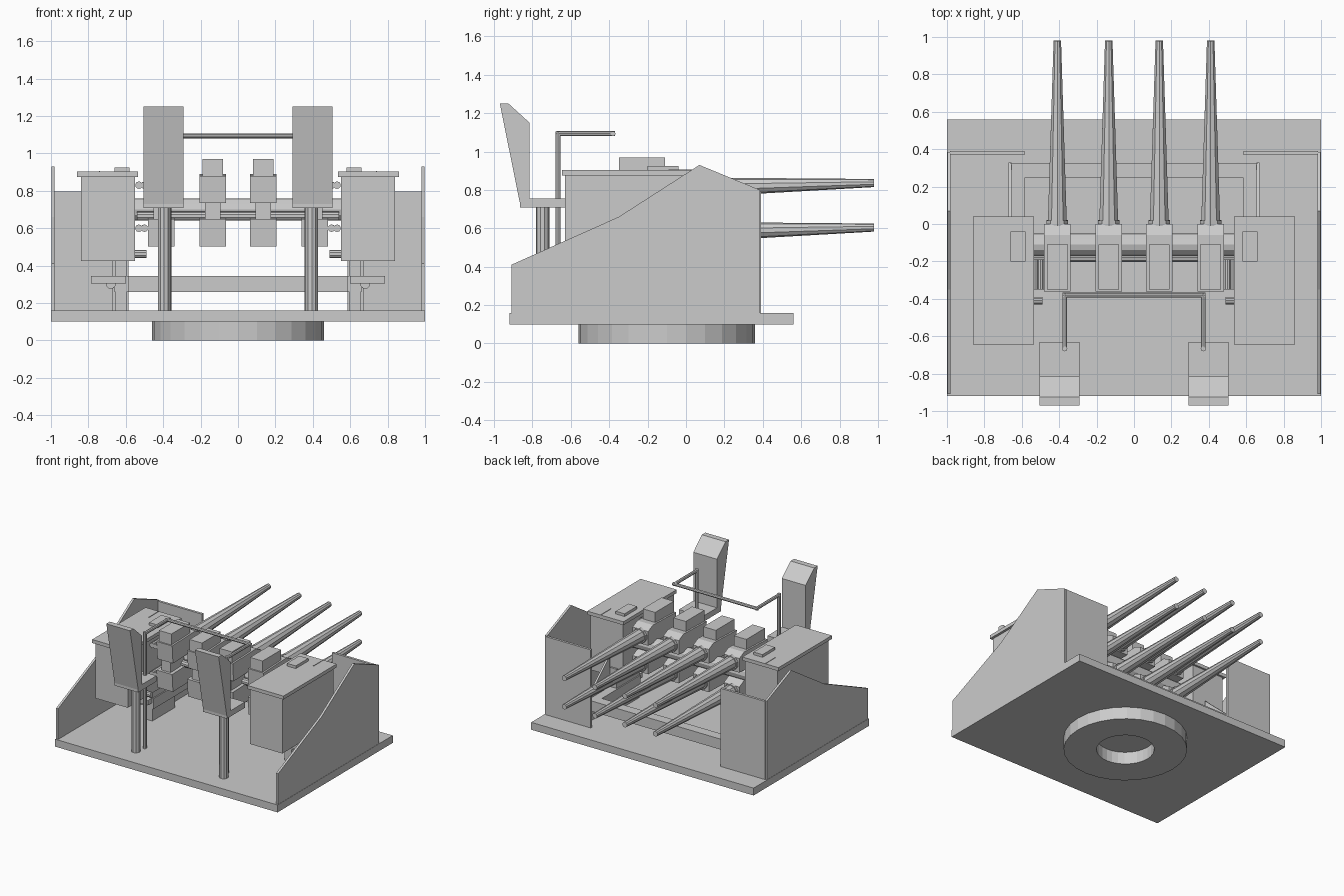
import bpy, bmesh, math
from mathutils import Vector

if "Cube" in bpy.data.objects:
    bpy.data.objects.remove(bpy.data.objects["Cube"])


def mesh_object(name, bm):
    bmesh.ops.recalc_face_normals(bm, faces=bm.faces)
    me = bpy.data.meshes.new(name)
    bm.to_mesh(me)
    bm.free()
    ob = bpy.data.objects.new(name, me)
    bpy.context.collection.objects.link(ob)
    return ob


def box(name, x, y, z):
    """Box from (min, max) ranges."""
    bm = bmesh.new()
    bmesh.ops.create_cube(bm, size=1)
    for v in bm.verts:
        v.co = [r[0] + (c + 0.5) * (r[1] - r[0]) for c, r in zip(v.co, (x, y, z))]
    return mesh_object(name, bm)


def profile(name, x, pts):
    """Prism along x from a (y, z) outline."""
    bm = bmesh.new()
    a = [bm.verts.new((x[0], *p)) for p in pts]
    b = [bm.verts.new((x[1], *p)) for p in pts]
    bm.faces.new(a)
    bm.faces.new(b)
    for i in range(len(pts)):
        j = (i + 1) % len(pts)
        bm.faces.new((a[i], a[j], b[j], b[i]))
    return mesh_object(name, bm)


def rod(name, p, q, r1, r2=None, sides=10):
    """Cylinder or cone between two points."""
    p, q = Vector(p), Vector(q)
    d = q - p
    bm = bmesh.new()
    bmesh.ops.create_cone(bm, cap_ends=True, segments=sides, radius1=r1,
                          radius2=r1 if r2 is None else r2, depth=d.length)
    ob = mesh_object(name, bm)
    ob.location = (p + q) / 2
    ob.rotation_mode = 'QUATERNION'
    ob.rotation_quaternion = d.to_track_quat('Z', 'Y')
    return ob


def ring(name, cy, r_in, r_out, z0, z1, n=28):
    bm = bmesh.new()
    loops = []
    for r, z in ((r_out, z0), (r_out, z1), (r_in, z1), (r_in, z0)):
        loops.append([bm.verts.new((r * math.cos(2 * math.pi * i / n),
                                    cy + r * math.sin(2 * math.pi * i / n), z)) for i in range(n)])
    for k in range(4):
        a, b = loops[k], loops[(k + 1) % 4]
        for i in range(n):
            j = (i + 1) % n
            bm.faces.new((a[i], a[j], b[j], b[i]))
    return mesh_object(name, bm)


def span(s, a, b):
    return tuple(sorted((s * a, s * b)))


# Base plate and turning ring
box("base_plate", (-1, 1), (-0.92, 0.56), (0.10, 0.16))
ring("turning_ring", -0.10, 0.215, 0.46, 0, 0.10)

for s in (-1, 1):
    # Shield: side and front plates
    profile("side_shield", span(s, 0.98, 0.998),
            [(-0.91, 0.13), (-0.91, 0.41), (-0.35, 0.66), (0.07, 0.93), (0.385, 0.80), (0.385, 0.13)])
    box("front_shield", span(s, 0.585, 0.985), (0.37, 0.39), (0.13, 0.795))

    # Ammunition box with lid and fittings
    box("ammo_box", span(s, 0.55, 0.84), (-0.63, 0.025), (0.425, 0.88))
    box("ammo_lid", span(s, 0.535, 0.86), (-0.645, 0.04), (0.875, 0.903))
    box("lid_catch", span(s, 0.58, 0.66), (-0.20, -0.04), (0.90, 0.925))
    box("lid_seam", span(s, 0.737, 0.743), (-0.09, 0.04), (0.90, 0.907))
    box("box_bracket", span(s, 0.60, 0.785), (-0.30, -0.08), (0.305, 0.345))
    rod("bracket_boss", (s * 0.68, -0.27, 0.30), (s * 0.68, -0.11, 0.30), 0.025)

    # Cradle side plate and arm
    profile("cradle_side", span(s, 0.595, 0.655),
            [(0.04, 0.16), (0.04, 0.50), (-0.25, 0.50), (-0.25, 0.16)])
    box("cradle_arm", span(s, 0.585, 0.66), (-0.25, 0.325), (0.26, 0.345))
    profile("cradle_gusset", span(s, 0.655, 0.67), [(0.33, 0.16), (0.33, 0.34), (0.04, 0.60), (0.04, 0.16)])

    # Seat: backrest, pan and post
    seat_x = span(s, 0.292, 0.505)
    profile("seat_back", seat_x, [(-0.97, 1.25), (-0.925, 1.25), (-0.815, 1.15),
                                  (-0.815, 0.74), (-0.865, 0.73)])
    box("seat_pan", seat_x, (-0.865, -0.63), (0.708, 0.755))
    rod("seat_post", (s * 0.395, -0.747, 0.15), (s * 0.395, -0.747, 0.72), 0.035)

    # Sight frame upright and arm
    rod("sight_post", (s * 0.37, -0.667, 0.15), (s * 0.37, -0.667, 1.105), 0.014, sides=8)
    rod("sight_arm", (s * 0.37, -0.675, 1.093), (s * 0.37, -0.37, 1.093), 0.013, sides=8)

    # Feed rollers and crank stub beside the outer guns
    for z in (0.60, 0.83):
        for dx in (0.50, 0.53):
            rod("feed_roller", (s * dx, -0.35, z), (s * dx, -0.19, z), 0.02)
    rod("crank_stub", (s * 0.49, -0.41, 0.462), (s * 0.56, -0.41, 0.462), 0.022)

# Cross members
rod("sight_crossbar", (-0.383, -0.38, 1.093), (0.383, -0.38, 1.093), 0.013, sides=8)
box("cradle_crossbeam", (-0.66, 0.66), (0.245, 0.325), (0.26, 0.345))
rod("trunnion_axle", (-0.56, -0.11, 0.70), (0.56, -0.11, 0.70), 0.06, sides=12)
rod("rear_axle", (-0.54, -0.18, 0.665), (0.54, -0.18, 0.665), 0.025)

# Eight guns: four columns, two rows
for gx in (-0.41, -0.135, 0.135, 0.41):
    for z, dz in ((0.81, 0.0), (0.578, 0.0)):
        profile("receiver", (gx - 0.07, gx + 0.07),
                [(-0.35, z - 0.075), (-0.36, z + 0.07), (-0.06, z + 0.08), (0.0, z + 0.05), (0.0, z - 0.065)])
        rod("barrel_collar", (gx, -0.01, z), (gx, 0.02, z + 0.001), 0.06, sides=10)
        rod("barrel", (gx, -0.08, z), (gx, 0.98, z + 0.026), 0.056, 0.021)
    box("feed_block_top", (gx - 0.056, gx + 0.056), (-0.35, -0.11), (0.87, 0.97))
    box("feed_block_mid", (gx - 0.042, gx + 0.042), (-0.34, -0.10), (0.63, 0.75))
